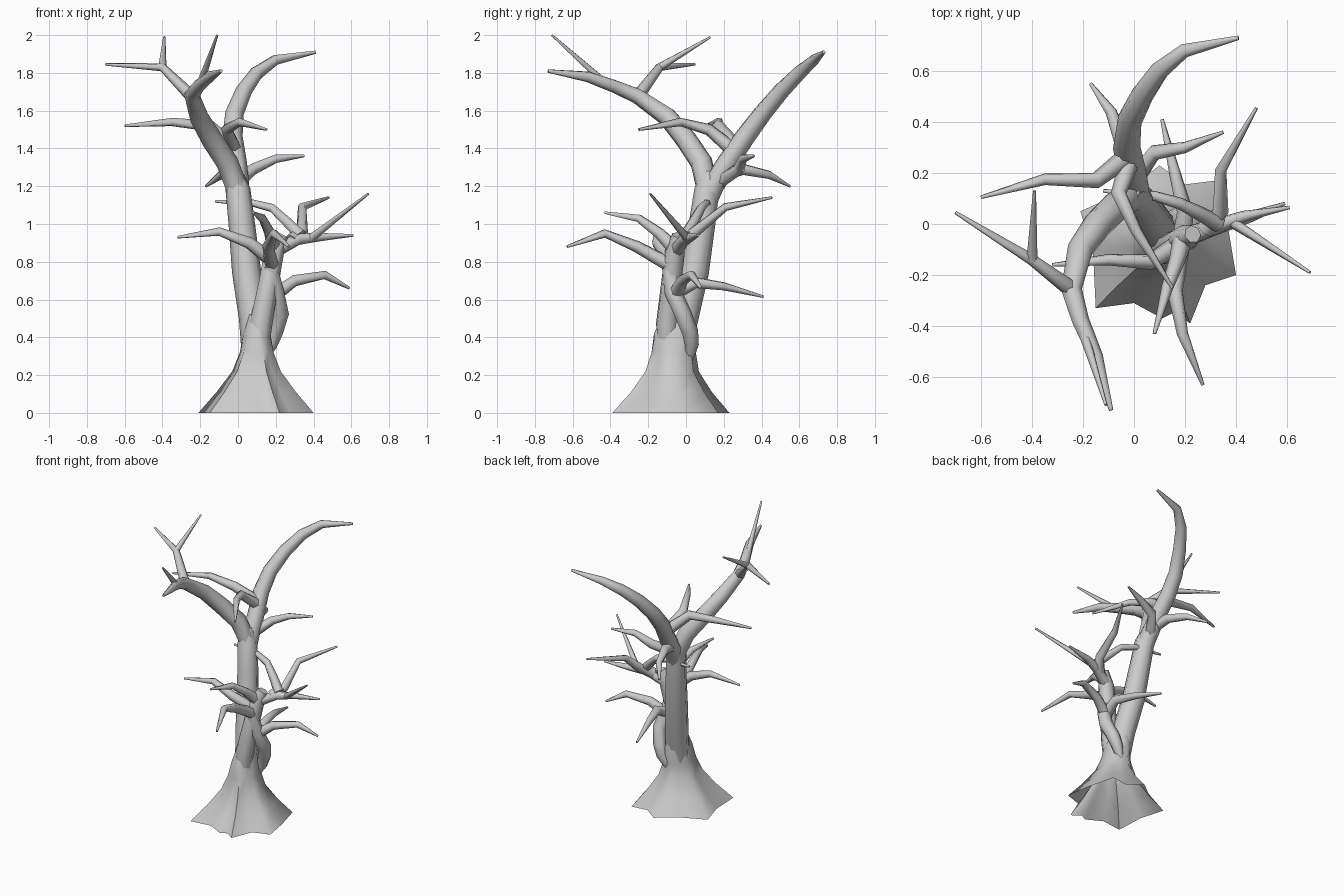
import bpy, bmesh, math
from mathutils import Vector


def finish(name, bm, angle):
    bmesh.ops.recalc_face_normals(bm, faces=bm.faces)
    me = bpy.data.meshes.new(name)
    bm.to_mesh(me)
    bm.free()
    ob = bpy.data.objects.new(name, me)
    bpy.context.collection.objects.link(ob)
    bpy.ops.object.select_all(action='DESELECT')
    bpy.context.view_layer.objects.active = ob
    ob.select_set(True)
    bpy.ops.object.shade_smooth_by_angle(angle=math.radians(angle))
    return ob


def bridge(bm, rings):
    for a, b in zip(rings, rings[1:]):
        n = len(a)
        for i in range(n):
            bm.faces.new((a[i], a[(i + 1) % n], b[(i + 1) % n], b[i]))


def limb(name, pts, sides=7):
    """Tapered tube through (x, y, z, radius) points."""
    bm = bmesh.new()
    P = [Vector(p[:3]) for p in pts]
    rings, side, last = [], None, None
    for i, p in enumerate(P):
        a = (p - P[i - 1]).normalized() if i else Vector()
        b = (P[i + 1] - p).normalized() if i < len(P) - 1 else Vector()
        t = (a + b).normalized()
        if side is None:
            side = t.orthogonal().normalized()
        else:
            side = last.rotation_difference(t) @ side
        last = t
        up = t.cross(side)
        ring = []
        for k in range(sides):
            w = 2 * math.pi * k / sides
            ring.append(bm.verts.new(p + (side * math.cos(w) + up * math.sin(w)) * pts[i][3]))
        rings.append(ring)
    bridge(bm, rings)
    bm.faces.new(rings[0])
    bm.faces.new(rings[-1])
    return finish(name, bm, 70)


def twig(name, *pts):
    radii = {2: (.022, .006), 3: (.034, .023, .007), 4: (.04, .032, .023, .007),
             5: (.035, .03, .024, .02, .007)}[len(pts)]
    return limb(name, [(*p, r) for p, r in zip(pts, radii)], 6)


# flared root skirt: scalloped outline shrinking up to an oval neck
outline = [(-.15, -.33), (0, -.31), (.11, -.37), (.16, -.345), (.22, -.39), (.28, -.24),
           (.4, -.2), (.37, -.02), (.32, .17), (.2, .155), (.1, .23), (-.03, .13),
           (-.21, .05), (-.16, -.12)]
bm = bmesh.new()
rings = []
for z, scale, rnd, cy in ((0, 1, 0, -.07), (.11, .69, 0, -.07), (.22, .44, .15, -.07),
                          (.32, .34, .5, -.065), (.42, .3, .9, -.055), (.52, .2, 1, -.045)):
    c = Vector((.1, -.07))
    ring = []
    for p in outline:
        d = Vector(p) - c
        r = (d.length * (1 - rnd) + .3 * rnd) * scale
        q = d.normalized() * r
        ring.append(bm.verts.new((.1 + q.x * (1 - .2 * rnd), cy + q.y * (1 + .3 * rnd), z)))
    rings.append(ring)
bridge(bm, rings)
finish("root_flare", bm, 70)

# trunk and its two companion stems
limb("main_trunk", [(.09, -.05, .3, .07), (.085, -.015, .5, .08), (.045, .045, .75, .077),
                    (.02, .085, 1.0, .07), (0, .11, 1.18, .066), (-.02, .13, 1.27, .045)], 8)
limb("second_stem", [(.11, -.1, .3, .05), (.12, -.1, .47, .062), (.16, -.08, .68, .055),
                     (.19, -.06, .85, .054), (.23, -.04, .94, .035)])
limb("twisted_stem", [(.12, .01, .26, .02), (.17, .03, .36, .038), (.195, .02, .43, .045),
                      (.225, -.02, .53, .047), (.2, -.07, .64, .047), (.17, -.09, .78, .04)])

# two main crown limbs
limb("left_limb", [(.01, .11, 1.08, .05), (-.01, .11, 1.2, .06), (-.06, .08, 1.33, .06),
                   (-.14, 0, 1.45, .058), (-.21, -.1, 1.57, .052), (-.245, -.26, 1.68, .042),
                   (-.21, -.38, 1.73, .035), (-.15, -.52, 1.78, .029), (-.09, -.73, 1.81, .009)])
limb("right_limb", [(.01, .1, 1.08, .05), (0, .14, 1.2, .06), (-.01, .215, 1.32, .058),
                    (-.03, .31, 1.46, .055), (-.02, .4, 1.58, .05), (.03, .5, 1.7, .045),
                    (.1, .6, 1.8, .038), (.2, .68, 1.87, .028), (.41, .73, 1.91, .009)])

# upper twigs
twig("crown_twig_long", (-.24, -.26, 1.67), (-.4, -.14, 1.83), (-.7, .045, 1.845))
twig("crown_twig_fork", (-.4, -.14, 1.83), (-.39, .13, 1.99))
twig("crown_twig_front", (-.2, -.42, 1.74), (-.11, -.71, 2.0))
twig("upper_left_twig", (-.02, .27, 1.4), (-.15, .17, 1.52), (-.35, .175, 1.54), (-.6, .105, 1.52))
twig("upper_front_twig", (-.02, .24, 1.4), (-.06, .12, 1.5), (.01, -.03, 1.54), (.15, -.25, 1.5))
twig("upper_right_twig", (0, .17, 1.22), (.08, .28, 1.29), (.2, .3, 1.345), (.35, .36, 1.36))
twig("upper_back_twig", (-.01, .17, 1.26), (-.04, .3, 1.29), (-.09, .44, 1.26), (-.17, .55, 1.2))

# lower twigs spreading from the second stem
twig("side_twig", (.2, -.05, .86), (.32, -.01, .92), (.43, .03, .93), (.61, .065, .94))
twig("side_twig_rising", (.38, .01, .92), (.69, -.19, 1.16))
twig("side_twig_back", (.28, -.02, .91), (.34, .05, .96), (.34, .21, 1.09), (.48, .455, 1.14))
twig("crossing_twig", (.33, 0, .94), (.26, .04, 1.01), (.18, .08, 1.085), (.08, .11, 1.11),
     (-.12, .13, 1.12))
twig("front_twig_high", (.19, -.06, .87), (.17, -.14, .95), (.13, -.25, 1.03), (.08, -.43, 1.06))
twig("front_twig_low", (.18, -.08, .78), (.16, -.26, .88), (.19, -.43, .95), (.27, -.63, .88))
twig("left_twig", (.19, -.07, .8), (.06, -.15, .9), (-.1, -.14, .96), (-.32, -.16, .93))
twig("right_twig_low", (.19, -.06, .62), (.3, -.02, .7), (.46, .03, .73), (.59, .08, .66))
twig("back_twig_low", (.19, -.05, .64), (.2, .05, .69), (.16, .2, .67), (.11, .41, .615))
